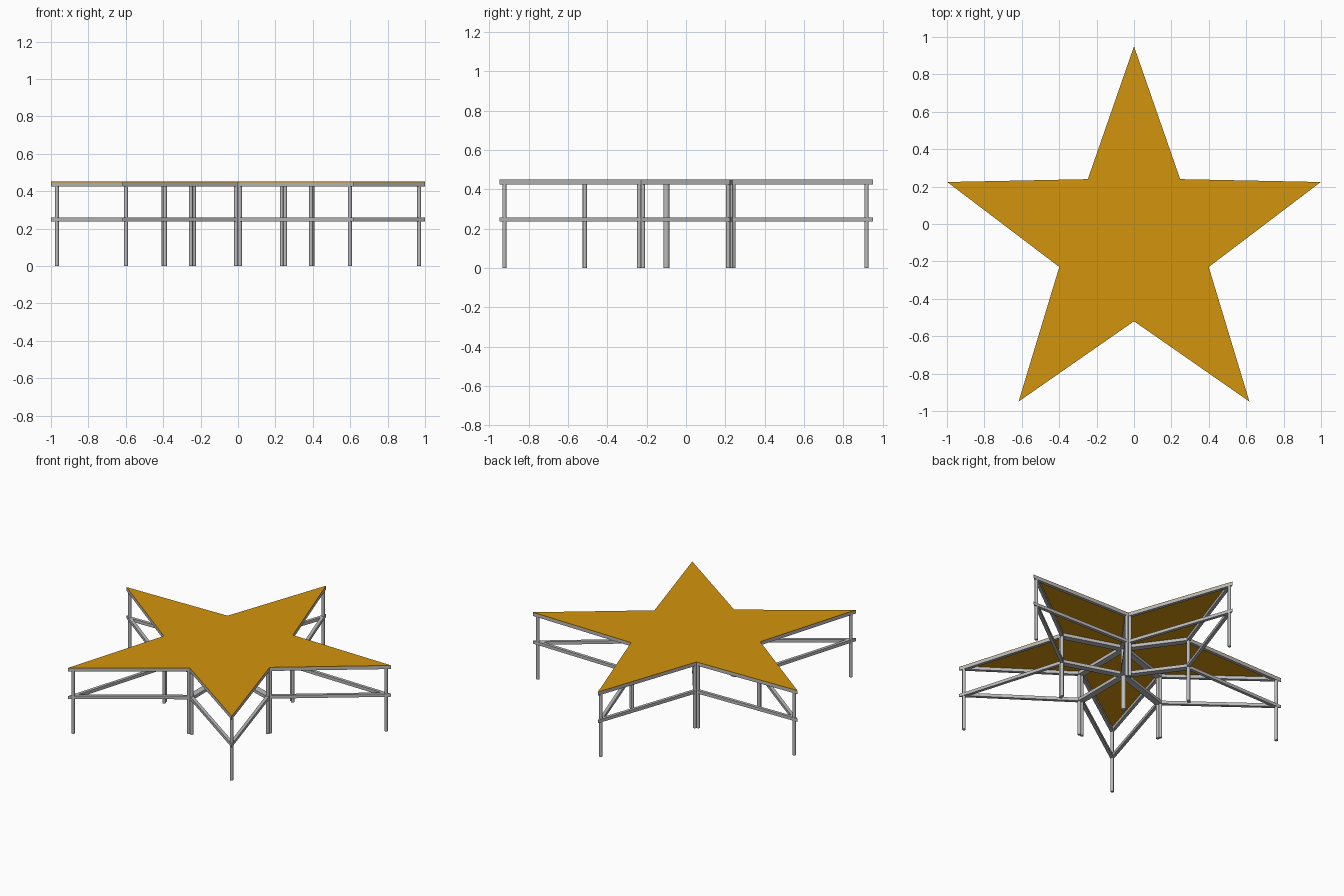
import bpy
import bmesh
import math
from mathutils import Vector

cube = bpy.data.objects.get("Cube")
if cube:
    bpy.data.objects.remove(cube, do_unlink=True)


def material(name, rgb):
    m = bpy.data.materials.new(name)
    m.use_nodes = True
    m.diffuse_color = (*rgb, 1)
    m.node_tree.nodes["Principled BSDF"].inputs["Base Color"].default_value = (*rgb, 1)
    return m


ORANGE = material("amber_top", (0.65, 0.30, 0.004))
GREY = material("grey_steel", (0.50, 0.50, 0.50))

CENTRE = Vector((0, -0.10))
R_OUT, R_IN = 1.05, 0.42      # star radii
TUBE = 0.021                  # rail and leg thickness
RAIL_TOP, PLATE_TOP = 0.447, 0.451


def polar(r, degrees):
    a = math.radians(degrees)
    return CENTRE + Vector((r * math.cos(a), r * math.sin(a)))


def inset(pts, d):
    """Move every edge of a counter-clockwise outline inwards by d."""
    out = []
    for i, p in enumerate(pts):
        e1 = (p - pts[i - 1]).normalized()
        e2 = (pts[(i + 1) % len(pts)] - p).normalized()
        n1, n2 = Vector((-e1.y, e1.x)), Vector((-e2.y, e2.x))
        out.append(p + (n1 + n2) * (d / (1 + n1.dot(n2))))
    return out


def finish(name, bm, mat):
    bmesh.ops.recalc_face_normals(bm, faces=bm.faces)
    mesh = bpy.data.meshes.new(name)
    bm.to_mesh(mesh)
    bm.free()
    mesh.materials.append(mat)
    obj = bpy.data.objects.new(name, mesh)
    bpy.context.collection.objects.link(obj)
    return obj


def extrude_up(bm, height):
    ext = bmesh.ops.extrude_face_region(bm, geom=bm.faces[:])
    verts = [g for g in ext["geom"] if isinstance(g, bmesh.types.BMVert)]
    bmesh.ops.translate(bm, verts=verts, vec=(0, 0, height))


def rail_frame(name, pts, top):
    """Mitred square-tube frame following an outline."""
    bm = bmesh.new()
    outer = [bm.verts.new((p.x, p.y, top - TUBE)) for p in pts]
    inner = [bm.verts.new((p.x, p.y, top - TUBE)) for p in inset(pts, TUBE)]
    for i in range(len(pts)):
        j = (i + 1) % len(pts)
        bm.faces.new((outer[i], outer[j], inner[j], inner[i]))
    extrude_up(bm, TUBE)
    return finish(name, bm, GREY)


def leg(name, p, radius=TUBE / 2):
    height = RAIL_TOP - 0.002
    bpy.ops.mesh.primitive_cylinder_add(vertices=16, radius=radius, depth=height,
                                        location=(p.x, p.y, height / 2))
    obj = bpy.context.object
    obj.name = name
    obj.data.materials.append(GREY)
    bpy.ops.object.shade_smooth_by_angle()


# Thin star-shaped top
bm = bmesh.new()
star = [polar(R_IN if i % 2 else R_OUT, 90 + 36 * i) for i in range(10)]
bm.faces.new([bm.verts.new((p.x, p.y, RAIL_TOP)) for p in star])
extrude_up(bm, PLATE_TOP - RAIL_TOP)
finish("star_top", bm, ORANGE)

# Five kite-shaped support modules: two rail frames and three legs each
for k in range(5):
    a = 90 + 72 * k
    kite = [CENTRE.copy(), polar(R_IN, a - 36), polar(R_OUT, a), polar(R_IN, a + 36)]
    rail_frame(f"upper_rails_{k + 1}", kite, RAIL_TOP)
    rail_frame(f"lower_rails_{k + 1}", kite, 0.258)
    spots = inset(kite, TUBE / 2)
    for label, p in zip(("inner_leg_a", "tip_leg", "inner_leg_b"), spots[1:]):
        leg(f"{label}_{k + 1}", p)

# Shared leg under the middle
leg("centre_leg", CENTRE, 0.0155)
